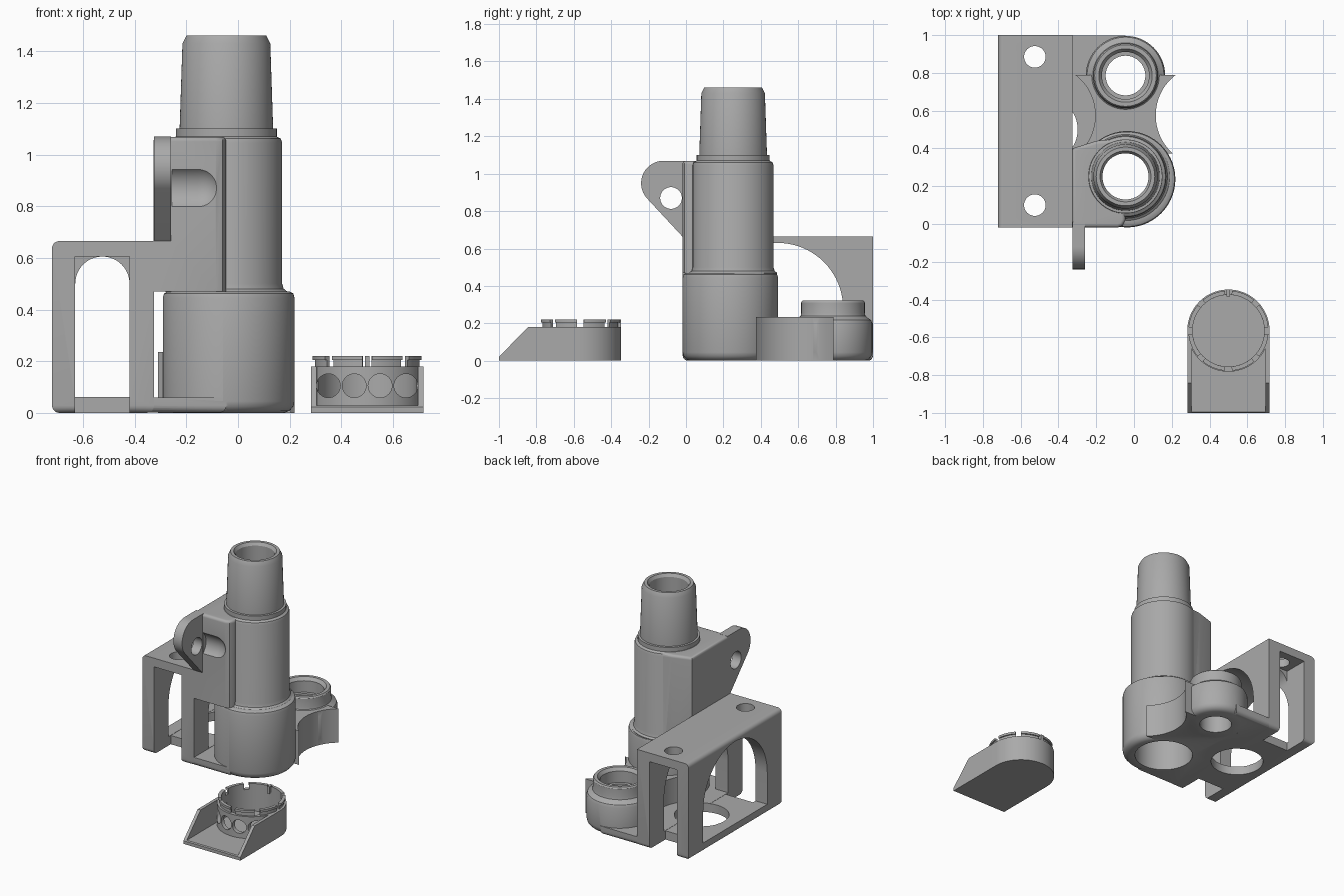
import bpy, bmesh, math
from mathutils import Vector

if "Cube" in bpy.data.objects:
    bpy.data.objects.remove(bpy.data.objects["Cube"])

grey = bpy.data.materials.new("plain grey")
grey.diffuse_color = (0.40, 0.40, 0.40, 1)
grey.use_nodes = True
grey.node_tree.nodes["Principled BSDF"].inputs["Base Color"].default_value = grey.diffuse_color


def finish(bm, name):
    bmesh.ops.recalc_face_normals(bm, faces=bm.faces)
    me = bpy.data.meshes.new(name)
    bm.to_mesh(me)
    bm.free()
    ob = bpy.data.objects.new(name, me)
    bpy.context.collection.objects.link(ob)
    me.materials.append(grey)
    return ob


def prism(name, pts, axis, lo, hi, bevel=None):
    """Extrude a 2D outline along an axis; bevel = (width, rule on edge midpoint)."""
    place = {"x": lambda p, t: (t, p[0], p[1]),
             "y": lambda p, t: (p[0], t, p[1]),
             "z": lambda p, t: (p[0], p[1], t)}[axis]
    bm = bmesh.new()
    a = [bm.verts.new(place(p, lo)) for p in pts]
    b = [bm.verts.new(place(p, hi)) for p in pts]
    bm.faces.new(a)
    bm.faces.new(b)
    for i in range(len(pts)):
        j = (i + 1) % len(pts)
        bm.faces.new((a[i], a[j], b[j], b[i]))
    if bevel:
        bmesh.ops.recalc_face_normals(bm, faces=bm.faces)
        es = [e for e in bm.edges if bevel[1]((e.verts[0].co + e.verts[1].co) / 2)]
        bmesh.ops.bevel(bm, geom=es, offset=bevel[0], segments=5, profile=0.5, affect='EDGES')
    return finish(bm, name)


def box(name, x0, x1, y0, y1, z0, z1, bevel=None):
    return prism(name, [(x0, y0), (x1, y0), (x1, y1), (x0, y1)], "z", z0, z1, bevel)


def arc(cx, cy, r, a0, a1, n=24):
    return [(cx + r * math.cos(math.radians(a0 + (a1 - a0) * i / n)),
             cy + r * math.sin(math.radians(a0 + (a1 - a0) * i / n))) for i in range(n + 1)]


def cyl(name, cx, cy, r, axis, lo, hi, n=48):
    return prism(name, arc(cx, cy, r, 0, 360, n)[:-1], axis, lo, hi)


def lathe(name, cx, cy, prof, n=72):
    """Revolve an (r, z) profile; open ends are closed with discs."""
    bm = bmesh.new()
    rings = [[bm.verts.new((x, y, z)) for x, y in arc(cx, cy, r, 0, 360, n)[:-1]] for r, z in prof]
    for a, b in zip(rings, rings[1:]):
        for i in range(n):
            j = (i + 1) % n
            bm.faces.new((a[i], a[j], b[j], b[i]))
    bm.faces.new(rings[0])
    bm.faces.new(rings[-1])
    return finish(bm, name)


def combine(ob, others, op):
    for o in others:
        m = ob.modifiers.new("bool", 'BOOLEAN')
        m.operation, m.object, m.solver = op, o, 'EXACT'
        bpy.context.view_layer.objects.active = ob
        bpy.ops.object.modifier_apply(modifier=m.name)
        bpy.data.objects.remove(o)


def smooth(ob):
    bpy.ops.object.select_all(action='DESELECT')
    ob.select_set(True)
    bpy.context.view_layer.objects.active = ob
    bpy.ops.object.shade_smooth_by_angle(angle=math.radians(32))


# Mounting bracket with base plate
outer = lambda c: (c.z < 0.001 and c.x < -0.1) or (c.x < -0.71 and c.z > 0.66)
body = box("pump_body", -0.72, -0.325, -0.018, 1.0, 0, 0.665, (0.028, outer))
combine(body, [box("plate", -0.70, -0.045, -0.017, 0.999, 0.0005, 0.06,
                   (0.028, lambda c: c.z < 0.001 and c.x > -0.69))], 'UNION')
arch = [(-0.63, 0.0605), (-0.42, 0.0605)] + arc(-0.525, 0.50, 0.105, 0, 180)
window = [(0.14, 0.062), (0.84, 0.062)] + arc(0.49, 0.28, 0.35, 0, 180, 40)
combine(body, [
    box("front_notch", -0.63, -0.42, -0.2, 0.165, -0.1, 0.605),
    box("back_notch", -0.63, -0.42, 0.825, 1.2, -0.1, 0.605),
    prism("tunnel", arch, "y", -0.1, 1.1),
    prism("side_window", window, "x", -0.9, -0.318),
    cyl("floor_hole", -0.47, 0.5, 0.172, "z", -0.1, 0.2),
    cyl("screw_front", -0.525, 0.10, 0.057, "z", 0.5, 0.8),
    cyl("screw_back", -0.525, 0.885, 0.057, "z", 0.5, 0.8)], 'DIFFERENCE')

# Flat-sided block beside the tower, and the hinge ear
block = [(-0.327, -0.0185), (-0.085, -0.0185), (-0.06, -0.008), (-0.046, 0.02), (-0.046, 0.25),
         (-0.06, 0.455), (-0.2, 0.44), (-0.327, 0.40)]
ear = arc(-0.12, 0.949, 0.12, 90, 222) + [(-0.02, 0.665), (0.01, 0.665), (0.01, 1.069)]

# Waist joining the two sockets, with concave sides
CX = -0.045
waist = (arc(CX + 0.43, 0.575, 0.27, 228, 128) + arc(CX - 0.43, 0.575, 0.27, 52, -48))

# Stepped tower and short socket
tower = [(0.215, 0), (0.235, 0.008), (0.25, 0.025), (0.255, 0.045), (0.255, 0.445), (0.25, 0.462),
         (0.235, 0.47), (0.2, 0.4705)]
pipe = [(0.20, 0.3), (0.235, 0.47), (0.222, 0.48), (0.216, 0.50), (0.216, 1.045), (0.211, 1.061),
        (0.197, 1.068), (0.195, 1.07), (0.195, 1.10), (0.181, 1.101), (0.170, 1.43), (0.155, 1.46)]
socket = [(0.17, 0.0002), (0.19, 0.008), (0.205, 0.025), (0.21, 0.045), (0.21, 0.20), (0.203, 0.218),
          (0.185, 0.23), (0.173, 0.24), (0.17, 0.255), (0.17, 0.312), (0.163, 0.322)]
combine(body, [
    prism("block", block, "z", 0.469, 1.0685, (0.018, lambda c: c.z > 1.06)),
    prism("ear", ear, "x", -0.326, -0.26),
    prism("waist", waist, "z", 0.0003, 0.235),
    lathe("lower_tower", -0.036, 0.237, tower),
    lathe("upper_tower", CX, 0.252, pipe),
    lathe("socket", CX, 0.786, socket)], 'UNION')

# Bores, bolt pocket with rounded end, bolt hole
pocket = [(0.095, -0.255)] + [(r, x) for x, r in arc(-0.155, 0, 0.095, 90, 4, 12)]
bolt_pocket = lathe("bolt_pocket", 0, 0, [(r, z) for r, z in pocket], 48)
for v in bolt_pocket.data.vertices:
    v.co = Vector((v.co.z, v.co.x - 0.08, v.co.y + 0.87))
combine(body, [
    lathe("tower_bore", CX, 0.252, [(0.19, -0.1), (0.19, 0.40), (0.122, 0.44), (0.122, 1.44),
                                    (0.136, 1.462), (0.136, 1.6)]),
    lathe("socket_bore", CX, 0.786, [(0.105, -0.1), (0.105, 0.22), (0.125, 0.221), (0.125, 0.30),
                                     (0.142, 0.323), (0.142, 0.5)]),
    bolt_pocket,
    cyl("bolt_hole", -0.08, 0.87, 0.058, "x", -0.5, -0.2)], 'DIFFERENCE')
smooth(body)

# Separate tray: floor and rounded collar with four vents
TX, TY = 0.5, -0.565
tray = prism("collar_tray", [(TX - 0.218, -1.0), (TX + 0.218, -1.0)] + arc(TX, TY, 0.218, 0, 180, 40),
             "z", 0, 0.18)
front = [(TX - 0.196, -1.2), (TX + 0.196, -1.2), (TX + 0.196, -0.66)]
front += arc(TX, TY, 0.217, -26, -154, 40) + [(TX - 0.196, -0.66)]
combine(tray, [
    cyl("well", TX, TY, 0.19, "z", 0.03, 0.3, 64),
    prism("front_space", front, "z", 0.028, 0.3),
    prism("slope", [(-1.1, 0.022), (-1.0, 0.022), (-0.842, 0.181), (-0.842, 0.3), (-1.1, 0.3)],
          "x", 0.1, 0.9)], 'DIFFERENCE')
combine(tray, [cyl("vent", TX + dx, 0.105, 0.046, "y", -0.9, TY, 32)
               for dx in (-0.15, -0.05, 0.05, 0.15)], 'DIFFERENCE')
smooth(tray)

# Eight snap tabs with lips, and a locating peg at the back
for k in range(8):
    a0, a1 = k * 45 + 5, k * 45 + 40
    for part, r, z0, z1 in (("tab", 0.203, 0.178, 0.205), ("tab_lip", 0.212, 0.204, 0.22)):
        tab = prism("snap_" + part, arc(TX, TY, r, a0, a1, 8) + arc(TX, TY, 0.19, a1, a0, 8), "z", z0, z1)
        smooth(tab)
box("locating_peg", TX - 0.009, TX + 0.009, -0.385, -0.348, 0.17, 0.22)
